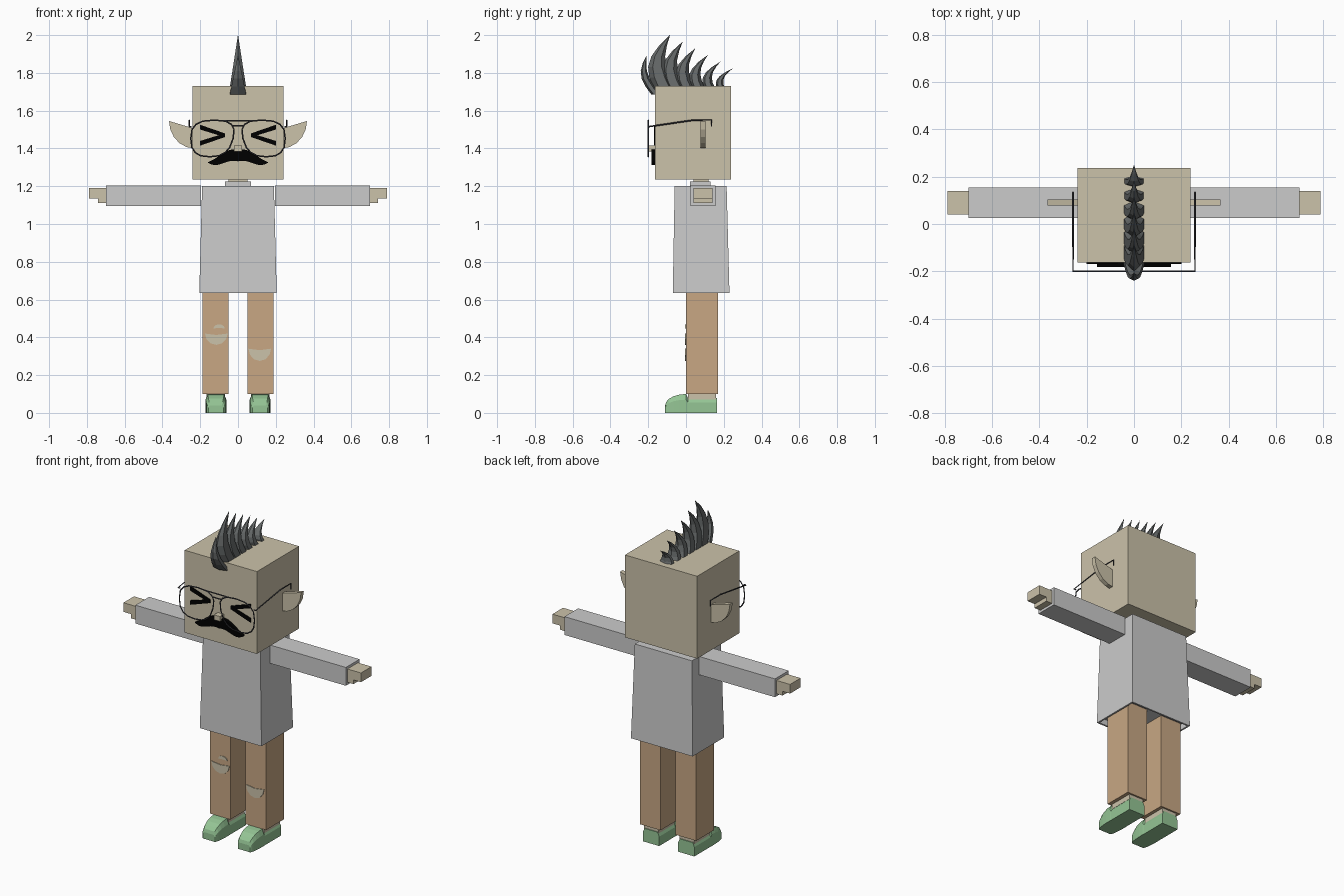
import bpy, bmesh
from math import sin, cos, pi, copysign

default_cube = bpy.data.objects.get("Cube")
if default_cube:
    bpy.data.objects.remove(default_cube, do_unlink=True)


def material(name, red, green, blue):
    mat = bpy.data.materials.new(name)
    mat.use_nodes = True
    mat.diffuse_color = (red, green, blue, 1)
    shader = mat.node_tree.nodes["Principled BSDF"]
    shader.inputs["Base Color"].default_value = mat.diffuse_color
    return mat


skin = material("skin", .6, .54, .4)
cloth = material("shirt grey", .6, .6, .6)
tan = material("trouser tan", .58, .39, .23)
green = material("shoe green", .3, .56, .3)
hair = material("hair grey", .13, .14, .14)
black = material("black", 0, 0, 0)
metal = material("wire grey", .05, .05, .06)


def add_object(name, data, mat, paired):
    """Link the part; paired parts are mirrored across the body."""
    data.materials.append(mat)
    part = bpy.data.objects.new(name, data)
    bpy.context.collection.objects.link(part)
    if paired:
        part.modifiers.new("Mirror", "MIRROR")


def loft(name, mat, rings, paired=False):
    """Skin a list of equal-sized point rings and cap both ends."""
    bm = bmesh.new()
    loops = [[bm.verts.new(point) for point in ring] for ring in rings]
    for lower, upper in zip(loops, loops[1:]):
        for i in range(len(lower)):
            bm.faces.new((lower[i - 1], lower[i], upper[i], upper[i - 1]))
    bm.faces.new(loops[0])
    bm.faces.new(loops[-1])
    bmesh.ops.recalc_face_normals(bm, faces=bm.faces)
    mesh = bpy.data.meshes.new(name)
    bm.to_mesh(mesh)
    bm.free()
    add_object(name, mesh, mat, paired)


def rectangle(left, right, front, back, z):
    return [(left, front, z), (right, front, z), (right, back, z), (left, back, z)]


def box(name, mat, x_span, y_span, z_span, paired=False):
    loft(name, mat, [rectangle(*x_span, *y_span, z) for z in z_span], paired)


def plate(name, mat, outline, front, back, paired=False):
    """Extrude an upright outline from front to back."""
    loft(name, mat, [[(x, y, z) for x, z in outline] for y in (front, back)], paired)


def wire(name, points, closed=False, paired=False):
    curve = bpy.data.curves.new(name, "CURVE")
    curve.dimensions = "3D"
    curve.bevel_depth = .004
    curve.bevel_resolution = 0
    spline = curve.splines.new("POLY")
    spline.points.add(len(points) - 1)
    for point, position in zip(spline.points, points):
        point.co = (*position, 1)
    spline.use_cyclic_u = closed
    add_object(name, curve, metal, paired)


# Head, neck and nose
head_front = -.163
box("head", skin, (-.24, .24), (head_front, .237), (1.235, 1.73))
box("neck", skin, (-.05, .05), (.04, .12), (1.19, 1.24))
box("collar", cloth, (-.07, .07), (.02, .13), (1.19, 1.225))
box("nose", skin, (-.02, .02), (-.2, head_front), (1.385, 1.415))

# Shirt body, flared downwards, with a hollow hem
hem = .01
loft("shirt_body", cloth, [
    rectangle(-.19, .19, -.06, .215, 1.2),
    rectangle(-.205, .205, -.07, .23, .635),
    rectangle(hem - .205, .205 - hem, hem - .07, .23 - hem, .635),
    rectangle(hem - .205, .205 - hem, hem - .07, .23 - hem, .67)])

# Arms: long sleeve, palm and shorter, thinner fingers
box("sleeves", cloth, (.195, .7), (.025, .155), (1.095, 1.205), paired=True)
box("palms", skin, (.69, .74), (.04, .14), (1.11, 1.19), paired=True)
box("fingers", skin, (.74, .79), (.04, .14), (1.135, 1.19), paired=True)

# Legs and ankles
box("trouser_legs", tan, (.05, .187), (0, .17), (.1, .67), paired=True)
box("ankles", skin, (.07, .166), (.01, .16), (.07, .105), paired=True)


# Shoes: straight heel, then a rounded and narrowing toe
def shoe_section(y, half_width, height, centre=.117):
    right, left = centre - half_width, centre + half_width
    inset = half_width / 5
    side = height * .7
    return [(right, y, 0), (left, y, 0), (left, y, side), (left - inset, y, height),
            (right + inset, y, height), (right, y, side)]


toe_angles = [step * pi / 10 for step in range(6)]
loft("shoes", green,
     [shoe_section(y, .054, .08) for y in (.165, .01)]
     + [shoe_section(-.11 * sin(a), .04 + .015 * cos(a), .04 + .06 * cos(a)) for a in toe_angles],
     paired=True)

# Ears: a flat top edge over a quarter round, rising to a point
ear_arc = [(.23 + .135 * cos(a), 1.545 - .145 * sin(a)) for a in toe_angles]
plate("ears", skin, ear_arc + [(.23, 1.505)], .078, .104, paired=True)

# Squinting eyes: two tapered strokes meeting towards the nose
for name, up in (("upper", 1), ("lower", -1)):
    stroke = [(x, 1.47 + up * rise) for x, rise in ((.07, -.01), (.07, .01), (.2, .055), (.2, .03))]
    plate(f"eye_{name}_strokes", black, stroke, head_front - .006, head_front, paired=True)

# Moustache: a wavy band thinning towards both tips
upper_edge, lower_edge = [], []
for step in range(-9, 10):
    reach = abs(step) / 9
    middle = 1.345 + .02 * cos(4 * (reach - .15))
    thickness = .002 + .028 * (1 - reach ** 3)
    upper_edge.append((step * .0175, middle + thickness))
    lower_edge.append((step * .0175, middle - thickness))
plate("moustache", black, upper_edge + lower_edge[::-1], head_front - .02, head_front)


# Glasses: squarish rims that lean outwards below, bars and hooked temples
def squarish(value):
    return copysign(abs(value) ** .75, value)


glasses_y = -.2
rim = []
for step in range(16):
    across, rise = squarish(cos(step * pi / 8)), squarish(sin(step * pi / 8))
    lean = .012 * rise * (across - 1)
    rim.append((.138 + .112 * across + lean, glasses_y, 1.453 + .097 * rise))
wire("lens_rims", rim, closed=True, paired=True)
wire("temples", [(.245, glasses_y, 1.515), (.258, glasses_y, 1.515), (.258, .04, 1.55),
                 (.258, .135, 1.55), (.258, .135, 1.515)], paired=True)
for name, reach, z in (("top_bar", .085, 1.546), ("bridge", .03, 1.52)):
    wire(f"glasses_{name}", [(-reach, glasses_y, z), (reach, glasses_y, z)])


# Trouser tears: bowl shapes with a sagging upper edge
def tear(name, x, z, half_width, depth):
    bowl = [(x - half_width * cos(step * pi / 6), z - depth * sin(step * pi / 6)) for step in range(7)]
    plate(name, skin, bowl + [(x, z - depth / 8)], -.004, .002)


tear("right_knee_tear", -.115, .42, .06, .06)
tear("right_thigh_tear", -.1, .447, .03, -.022)
tear("left_knee_tear", .115, .34, .06, .065)


# Mohawk: six-sided spikes that bulge forwards and taper to a point
def spike(name, base_y, base_z, height, lean, bulge, depth):
    rings = []
    for step in range(6):
        t = step / 5
        y = base_y + lean * t * t - bulge * sin(pi * t)
        width, thick = .05 * (1.01 - t), depth * (1.01 - t * t)
        rings.append([(width * sin(side * pi / 3), y + thick * cos(side * pi / 3), base_z + height * t)
                      for side in range(6)])
    loft(name, hair, rings)


spike("mohawk_front_spike", -.158, 1.685, .21, -.05, .05, .025)
for i in range(6):
    height = .28 - .035 * i
    spike(f"mohawk_spike_{i + 1}", .06 * i - .115, 1.72, height, .03 + .007 * i, .16 * height, .2 * height)
